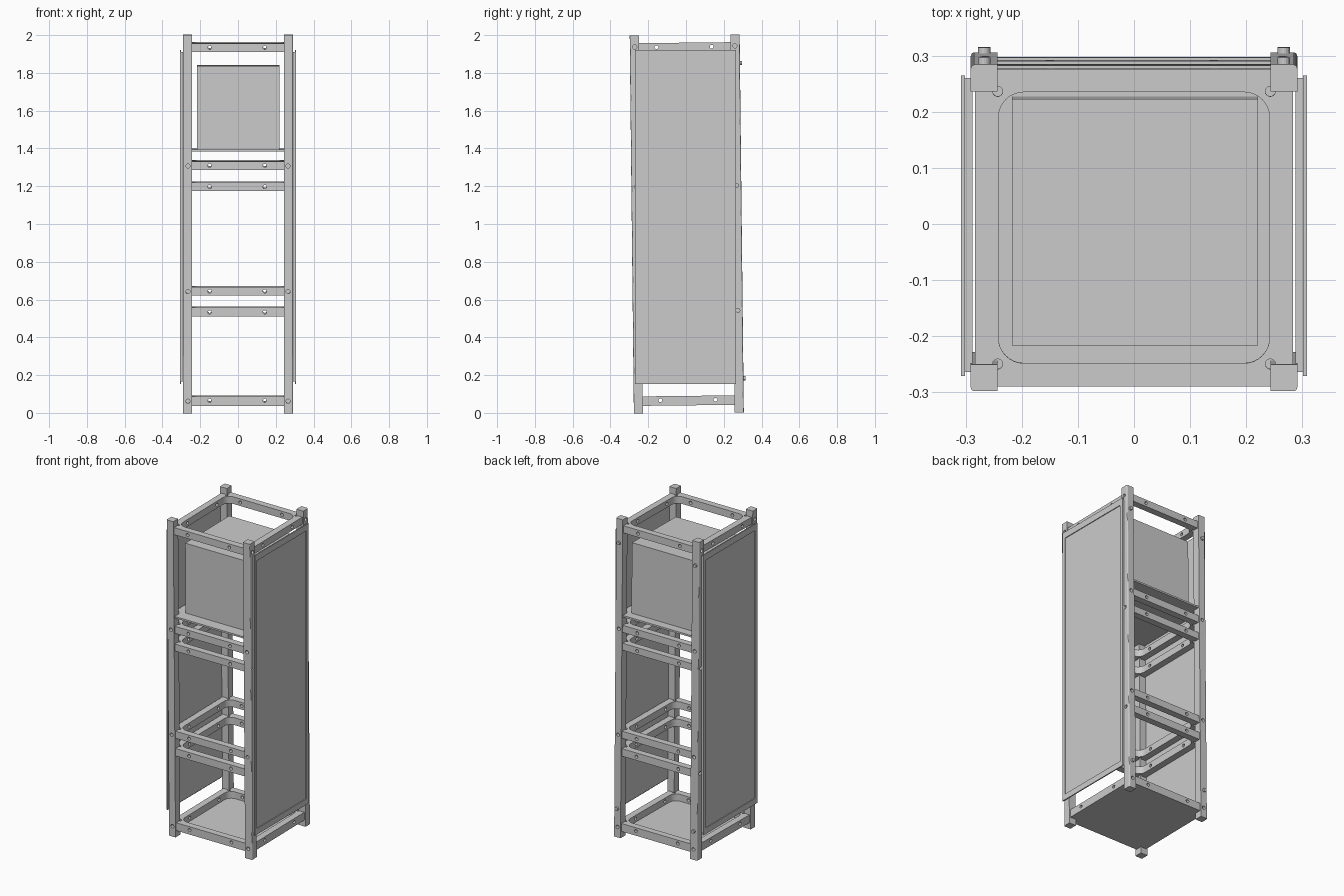
import bpy, bmesh, math
from mathutils import Vector, Matrix

if "Cube" in bpy.data.objects:
    bpy.data.objects.remove(bpy.data.objects["Cube"])

TILT = 0.011  # the frame leans very slightly toward the front


def prism(name, loops, z0, z1):
    """Extrude an outline (plus an optional hole with outline) between two heights."""
    curve = bpy.data.curves.new(name, 'CURVE')
    curve.dimensions = '2D'
    curve.fill_mode = 'BOTH'
    curve.extrude = (z1 - z0) / 2
    for pts in loops:
        s = curve.splines.new('POLY')
        s.points.add(len(pts) - 1)
        for p, (x, y) in zip(s.points, pts):
            p.co = (x, y, 0, 1)
        s.use_cyclic_u = True
    tmp = bpy.data.objects.new(name, curve)
    bpy.context.collection.objects.link(tmp)
    bpy.context.view_layer.update()
    mesh = bpy.data.meshes.new_from_object(
        tmp.evaluated_get(bpy.context.evaluated_depsgraph_get()))
    bpy.data.objects.remove(tmp)
    bm = bmesh.new()
    bm.from_mesh(mesh)
    bmesh.ops.remove_doubles(bm, verts=bm.verts, dist=1e-5)
    bmesh.ops.recalc_face_normals(bm, faces=bm.faces)
    bmesh.ops.translate(bm, verts=bm.verts, vec=(0, 0, (z0 + z1) / 2))
    bm.to_mesh(mesh)
    bm.free()
    for f in mesh.polygons:
        f.use_smooth = False
    mesh.name = name
    ob = bpy.data.objects.new(name, mesh)
    bpy.context.collection.objects.link(ob)
    return ob


def box(name, x0, x1, y0, y1, z0, z1):
    return prism(name, [[(x0, y0), (x1, y0), (x1, y1), (x0, y1)]], z0, z1)


def rods(name, specs):
    """Several cylinders in one mesh: (centre, axis, radius, length)."""
    bm = bmesh.new()
    for c, axis, r, length in specs:
        rot = Vector((0, 0, 1)).rotation_difference(Vector(axis)).to_matrix().to_4x4()
        bmesh.ops.create_cone(bm, cap_ends=True, segments=16, radius1=r, radius2=r,
                              depth=length, matrix=Matrix.Translation(c) @ rot)
    mesh = bpy.data.meshes.new(name)
    bm.to_mesh(mesh)
    bm.free()
    ob = bpy.data.objects.new(name, mesh)
    bpy.context.collection.objects.link(ob)
    return ob


def drill(ob, specs):
    cutter = rods('hole_cutter', specs)
    mod = ob.modifiers.new('holes', 'BOOLEAN')
    mod.operation = 'DIFFERENCE'
    mod.solver = 'EXACT'
    mod.object = cutter
    bpy.context.view_layer.update()
    ob.data = bpy.data.meshes.new_from_object(
        ob.evaluated_get(bpy.context.evaluated_depsgraph_get()))
    ob.modifiers.clear()
    bpy.data.objects.remove(cutter)


def lean(ob):
    ob.rotation_euler.x = TILT
    ob.location.y = 0.015


def notched(h, n):
    """Square outline with its corners cut back to clear the posts."""
    pts = []
    for k in range(4):
        c, s = round(math.cos(k * math.pi / 2)), round(math.sin(k * math.pi / 2))
        pts += [(x * c - y * s, x * s + y * c) for x, y in ((h, n), (n, n), (n, h))]
    return pts


def rounded(h, r, seg=8):
    pts = []
    for k, (sx, sy) in enumerate(((1, 1), (-1, 1), (-1, -1), (1, -1))):
        for i in range(seg + 1):
            a = (k + i / seg) * math.pi / 2
            pts.append((sx * (h - r) + r * math.cos(a), sy * (h - r) + r * math.sin(a)))
    return pts


# Corner posts with a rounded outer edge and bolt holes
IN, OUT, R = 0.243, 0.291, 0.007
for sx, sx_name in ((-1, 'left'), (1, 'right')):
    for sy, sy_name in ((-1, 'front'), (1, 'back')):
        arc = [(OUT - R + R * math.cos(a), OUT - R + R * math.sin(a))
               for a in (0, math.pi / 8, math.pi / 4, 3 * math.pi / 8, math.pi / 2)]
        prof = [(IN, IN), (OUT, IN)] + arc + [(IN, OUT)]
        post = prism(f'{sy_name}_{sx_name}_post',
                     [[(sx * x, sy * y) for x, y in prof]], 0.0, 2.0)
        px, py = sx * 0.265, sy * 0.265
        drill(post, [((px, py, z), (0, 1, 0), 0.011, 0.2) for z in (0.065, 0.645, 1.31)] +
                    [((px, py, z), (1, 0, 0), 0.011, 0.2) for z in (0.54, 1.2, 1.94)])
        lean(post)

# Square ring frames with rounded openings
for i, (z0, z1) in enumerate(((0.047, 0.09), (0.513, 0.56), (0.625, 0.67),
                              (1.178, 1.222), (1.29, 1.335), (1.915, 1.96))):
    ring = prism(f'ring_frame_{i + 1}', [notched(0.283, IN), rounded(0.2415, 0.045)], z0, z1)
    zm = (z0 + z1) / 2
    drill(ring, [((d, 0, zm), (0, 1, 0), 0.010, 0.8) for d in (-0.15, 0.142)] +
                [((0, d, zm), (1, 0, 0), 0.010, 0.8) for d in (-0.15, 0.142)] +
                [((x, y, zm), (0, 0, 1), 0.009, 0.2)
                 for x in (-0.243, 0.243) for y in (-0.243, 0.243)])
    lean(ring)

# Base plate and shelf under the cabinet box
lean(prism('base_plate', [notched(0.283, IN)], 0.040, 0.047))
shelf = prism('shelf_plate', [notched(0.283, IN)], 1.386, 1.397)
lean(shelf)

# Block standing on the shelf
lean(box('upper_block', -0.217, 0.221, -0.211, 0.228, 1.397, 1.84))

# Side panels: thin sheet with a raised border
for s, side in ((-1, 'left'), (1, 'right')):
    xa, xb = sorted((s * 0.288, s * 0.303))
    box(f'{side}_panel_sheet', xa, xb, -0.264, 0.26, 0.165, 1.91)
    border = prism(f'{side}_panel_border',
                   [[(-0.271, 0.153), (0.265, 0.153), (0.265, 1.92), (-0.271, 1.92)],
                    [(-0.248, 0.19), (0.242, 0.19), (0.242, 1.88), (-0.248, 1.88)]],
                   -0.0035, 0.0035)
    # local x -> world y, local y -> world z
    border.data.transform(Matrix(((0, 0, 1, s * 0.3045), (1, 0, 0, 0),
                                  (0, 1, 0, 0), (0, 0, 0, 1))))

# Small pegs on the rear faces of the back posts
lean(rods('rear_pegs', [((x, 0.293, z), (0, 1, 0), 0.011, 0.018)
                        for x in (-0.267, 0.267) for z in (0.18, 1.85)]))
